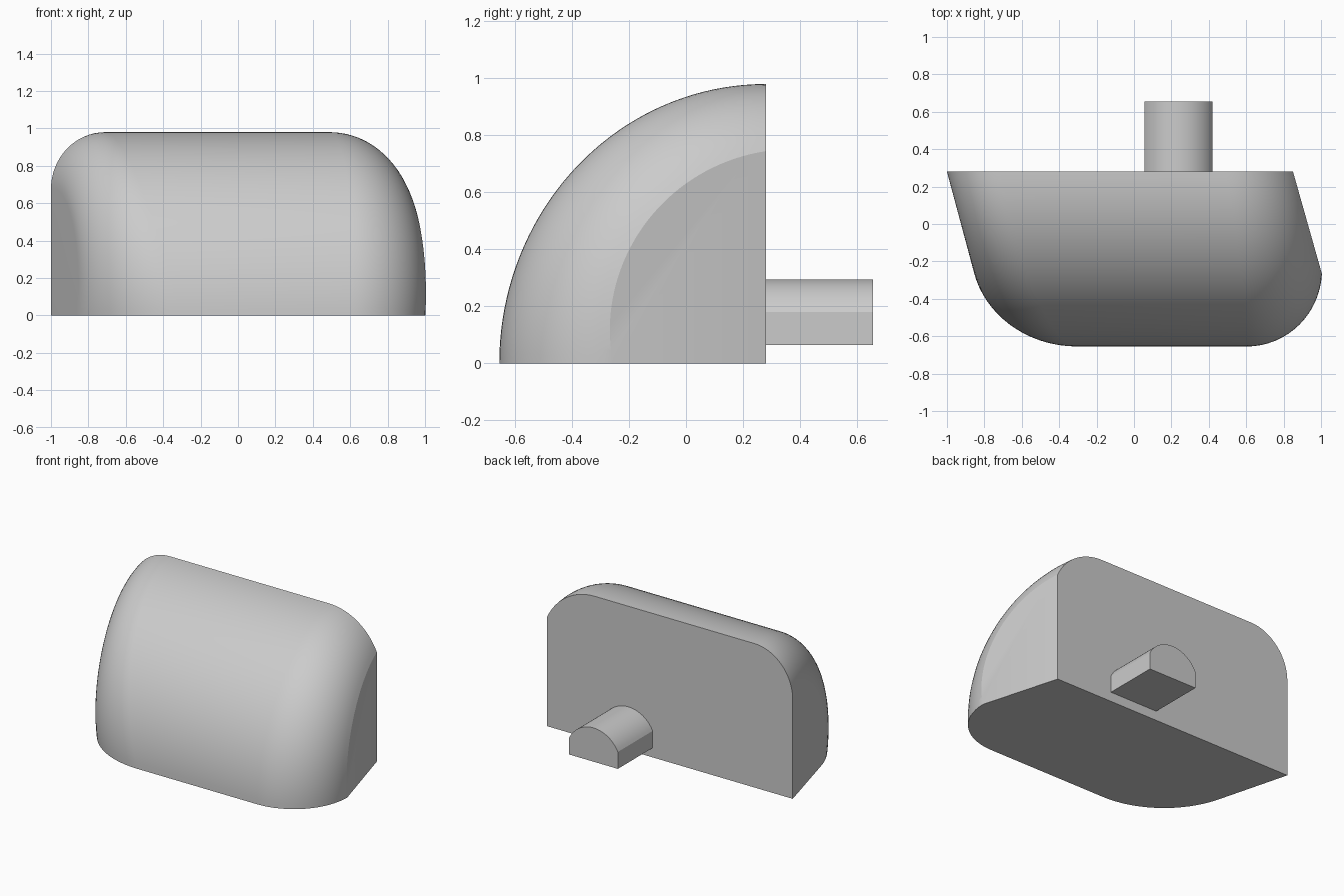
import bpy, bmesh, math

if "Cube" in bpy.data.objects:
    bpy.data.objects.remove(bpy.data.objects["Cube"])

grey = bpy.data.materials.new("light_grey")
grey.diffuse_color = (0.6, 0.6, 0.6, 1)
grey.use_nodes = True
grey.node_tree.nodes["Principled BSDF"].inputs["Base Color"].default_value = grey.diffuse_color


def finish(name, bm):
    bmesh.ops.recalc_face_normals(bm, faces=bm.faces)
    mesh = bpy.data.meshes.new(name)
    bm.to_mesh(mesh)
    bm.free()
    mesh.materials.append(grey)
    ob = bpy.data.objects.new(name, mesh)
    bpy.context.collection.objects.link(ob)
    bpy.ops.object.select_all(action='DESELECT')
    ob.select_set(True)
    bpy.context.view_layer.objects.active = ob
    bpy.ops.object.shade_smooth_by_angle(angle=math.radians(20))
    return ob


BACK, R, ZSCALE = 0.28, 0.935, 0.98 / 0.935
STEPS, ARC = 40, 16


def section(s):
    """Rounded section from left wall to right wall as (x, radius); s: 0 floor, 1 back."""
    c = math.cos(s * math.pi / 2)
    pts = []
    # left corner: round tangent to the slanted wall
    k = 0.268 * c
    r = 0.29 + 0.295 * (1 - s) ** 2
    turn = math.pi / 2 - math.atan(k)
    length = r * math.tan(turn / 2)
    corner = -1 + k * R
    cx, cr = corner + length, R - r
    for i in range(ARC + 1):
        a = turn * (1 - i / ARC)
        pts.append((cx - r * math.sin(a), cr + r * math.cos(a)))
    # right corner: round cut off by the slanted wall
    r = 0.4
    end = math.radians(90 - 26 * s)
    rho = R - r * (1 - math.cos(end))
    cx = 0.85 + 0.283 * c * rho - r * math.sin(end)
    for i in range(ARC + 1):
        a = end * i / ARC
        pts.append((cx + r * math.sin(a), R - r + r * math.cos(a)))
    return pts


# rounded body, lofted from the floor outline up to the back outline
bm = bmesh.new()
rows = []
for j in range(STEPS + 1):
    t = j / STEPS * math.pi / 2
    rows.append([bm.verts.new((x, BACK - p * math.cos(t), p * math.sin(t) * ZSCALE))
                 for x, p in section(j / STEPS)])
left = bm.verts.new((-1, BACK, 0))
right = bm.verts.new((0.85, BACK, 0))
for a, b in zip(rows, rows[1:]):
    for i in range(len(a) - 1):
        bm.faces.new((a[i], a[i + 1], b[i + 1], b[i]))
# flat slanted side walls, floor and back
bm.faces.new([left] + [row[0] for row in rows])
bm.faces.new([right] + [row[-1] for row in rows])
bm.faces.new([left] + rows[0] + [right])
bm.faces.new([left] + rows[-1] + [right])
finish("rounded_body", bm)

# arched peg on the back
bm = bmesh.new()
half, base, spring, top, mid = 0.183, 0.065, 0.18, 0.295, 0.238
rise = top - spring
rad = (half ** 2 + rise ** 2) / (2 * rise)
sweep = math.asin(half / rad)
outline = [(mid - half, base)]
for i in range(25):
    a = -sweep + 2 * sweep * i / 24
    outline.append((mid + rad * math.sin(a), top - rad + rad * math.cos(a)))
outline.append((mid + half, base))
face = bm.faces.new([bm.verts.new((x, BACK, z)) for x, z in outline])
ext = bmesh.ops.extrude_face_region(bm, geom=[face], use_keep_orig=True)
moved = [v for v in ext["geom"] if isinstance(v, bmesh.types.BMVert)]
bmesh.ops.translate(bm, verts=moved, vec=(0, 0.375, 0))
finish("back_peg", bm)
